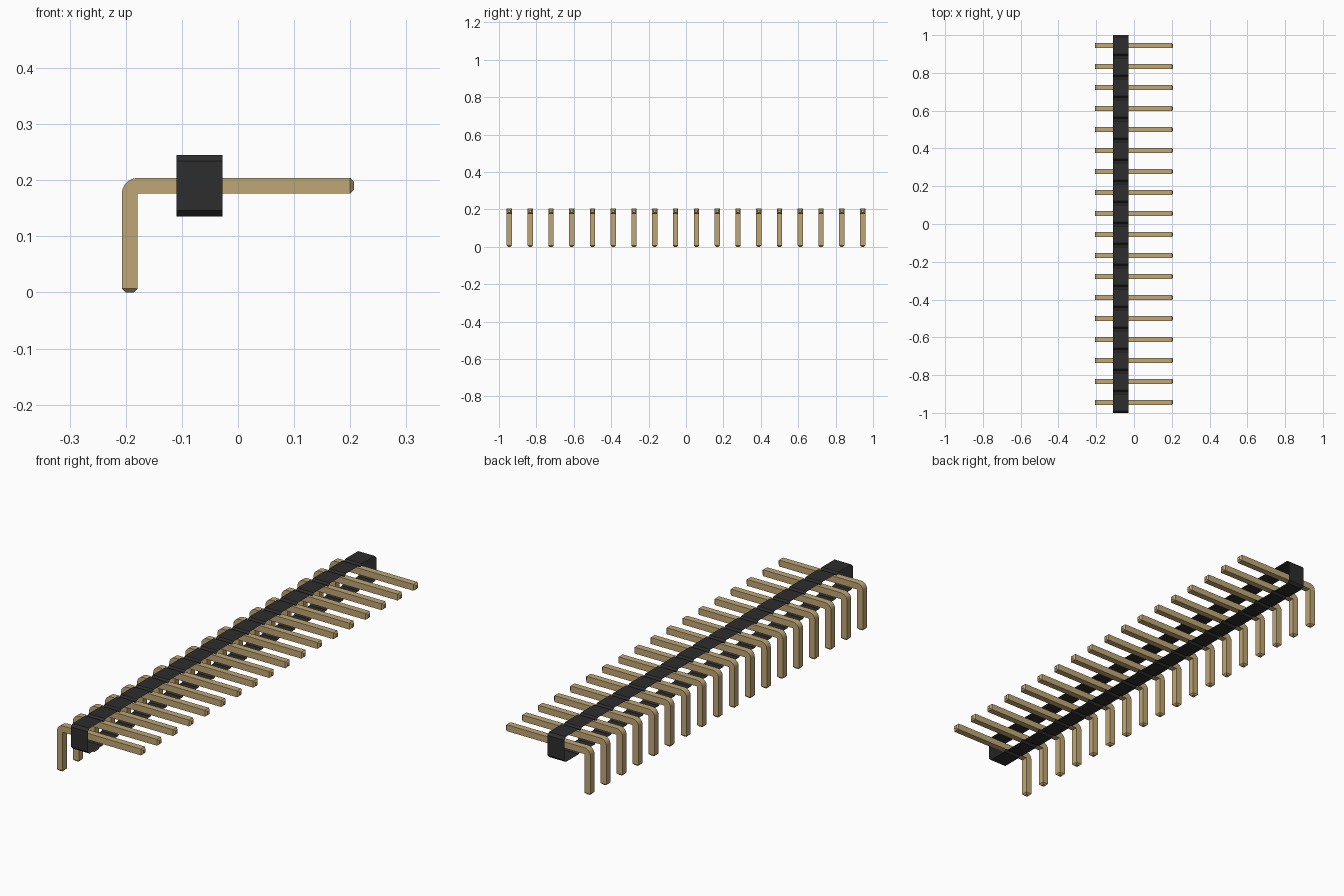
import bpy, bmesh, math

cube = bpy.data.objects.get("Cube")
if cube:
    bpy.data.objects.remove(cube, do_unlink=True)

COUNT = 18
PITCH = 2 / COUNT
HALF = 0.014          # half the pin thickness
AXIS_Z = 0.19         # height of the straight pin run
LEG_X = -0.193        # centre of the bent leg
TIP = 0.007           # tip taper


def material(name, rgb):
    m = bpy.data.materials.new(name)
    m.use_nodes = True
    m.diffuse_color = (*rgb, 1)
    m.node_tree.nodes["Principled BSDF"].inputs["Base Color"].default_value = (*rgb, 1)
    return m


def make_object(name, bm, mat):
    bmesh.ops.remove_doubles(bm, verts=bm.verts, dist=1e-5)
    bmesh.ops.recalc_face_normals(bm, faces=bm.faces)
    mesh = bpy.data.meshes.new(name)
    bm.to_mesh(mesh)
    bm.free()
    mesh.materials.append(mat)
    ob = bpy.data.objects.new(name, mesh)
    bpy.context.collection.objects.link(ob)
    return ob


gold = material("pin gold", (0.53, 0.39, 0.18))
black = material("housing black", (0.026, 0.026, 0.026))

# Housing: sleeve with chamfered notches between the pins, open at both sides
c, low, high = 0.011, 0.135, 0.245
top = []
for i in range(COUNT):
    y0, y1 = -1 + i * PITCH, -1 + (i + 1) * PITCH
    top += [(y0, high - c), (y0 + c, high), (y1 - c, high)]
top.append((1, high - c))
outline = top + [(y, low + high - z) for y, z in reversed(top)]
bm = bmesh.new()
left, right = [[bm.verts.new((x, y, z)) for y, z in outline] for x in (-0.11, -0.028)]
for i in range(len(outline)):
    j = (i + 1) % len(outline)
    bm.faces.new((left[i], left[j], right[j], right[i]))
make_object("housing", bm, black)

# Pin: square section swept up the leg, round the bend and out to the tip
inner_x, inner_z = LEG_X + HALF, AXIS_Z - HALF
outer = 2 * HALF
sections = [((LEG_X - HALF + TIP, 0), (inner_x - TIP, 0), HALF - TIP),
            ((LEG_X - HALF, TIP), (inner_x, TIP), HALF)]
for k in range(9):
    a = math.radians(180 - k * 90 / 8)
    sections.append(((inner_x + outer * math.cos(a), inner_z + outer * math.sin(a)),
                     (inner_x, inner_z), HALF))
end = 0.207
sections += [((end - TIP, AXIS_Z + HALF), (end - TIP, inner_z), HALF),
             ((end, AXIS_Z + HALF - TIP), (end, inner_z + TIP), HALF - TIP)]
bm = bmesh.new()
rings = [[bm.verts.new((p[0], y, p[1])) for p, y in ((o, -w), (o, w), (i, w), (i, -w))]
         for o, i, w in sections]
for r, s in zip(rings, rings[1:]):
    for i in range(4):
        j = (i + 1) % 4
        bm.faces.new((r[i], r[j], s[j], s[i]))
bm.faces.new(rings[0])
bm.faces.new(rings[-1])
bmesh.ops.dissolve_degenerate(bm, dist=1e-5, edges=bm.edges)
pin = make_object("pin_1", bm, gold)
bpy.context.view_layer.objects.active = pin
pin.select_set(True)
bpy.ops.object.shade_smooth_by_angle(angle=math.radians(30))

# Row of identical pins
for i in range(COUNT):
    ob = pin if i == 0 else pin.copy()
    if i:
        ob.name = f"pin_{i + 1}"
        bpy.context.collection.objects.link(ob)
    ob.location.y = -1 + (i + 0.5) * PITCH
